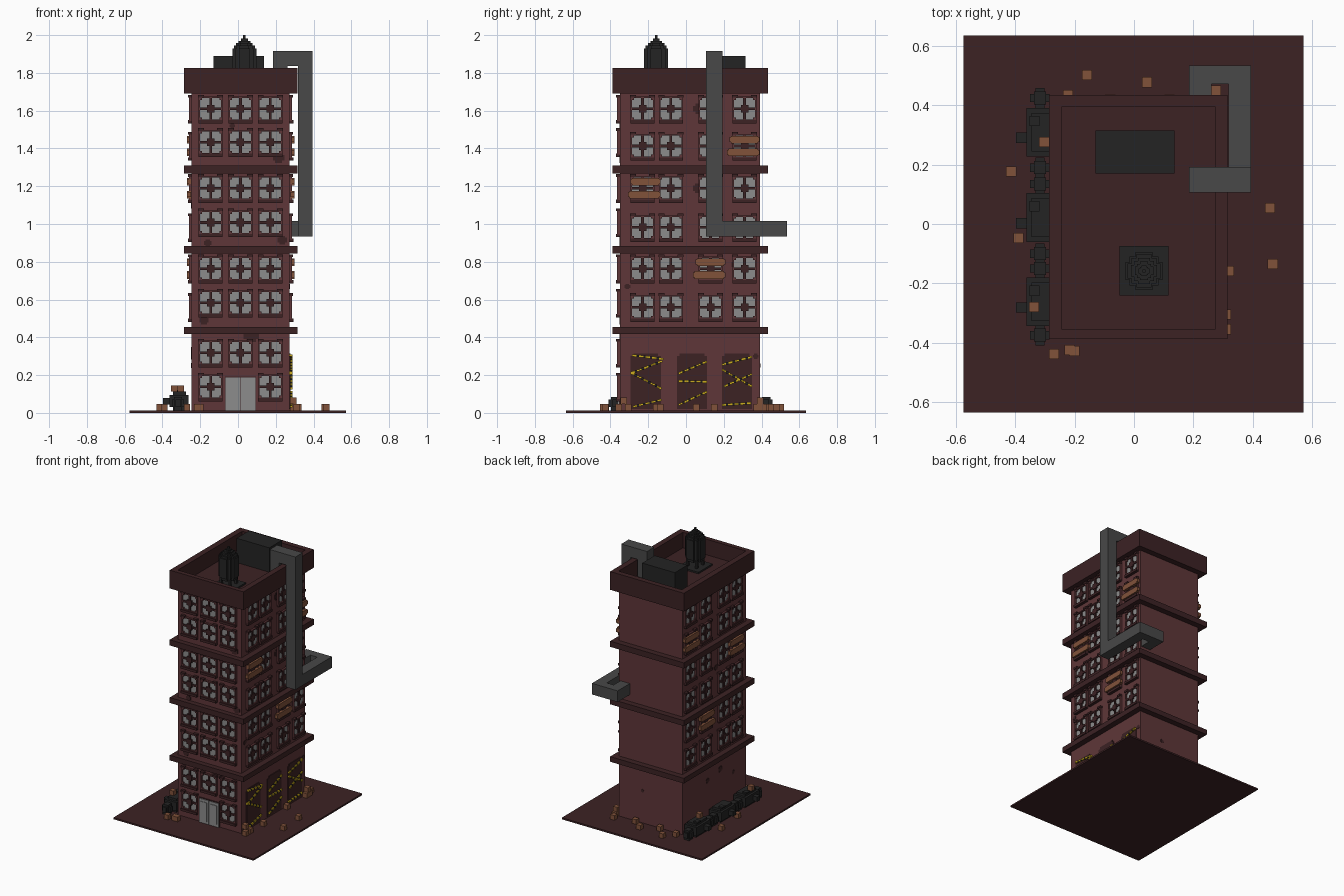
import bpy, bmesh, math

cube = bpy.data.objects.get("Cube")
if cube:
    bpy.data.objects.remove(cube, do_unlink=True)


def material(name, hex_colour):
    lin = []
    for i in (0, 2, 4):
        c = int(hex_colour[i:i + 2], 16) / 255
        lin.append(c / 12.92 if c <= 0.04045 else ((c + 0.055) / 1.055) ** 2.4)
    m = bpy.data.materials.new(name)
    m.use_nodes = True
    m.diffuse_color = (*lin, 1)
    m.node_tree.nodes["Principled BSDF"].inputs["Base Color"].default_value = (*lin, 1)
    return m


BRICK = material("brick red", "5E3638")
TRIM = material("dark maroon", "3C2224")
DUCT = material("duct grey", "484848")
PANE = material("pale grey", "8C8C8C")
BLACK = material("soft black", "242424")
WOOD = material("worn wood", "81523A")
YELLOW = material("tape yellow", "CDAE1E")


def make(name, boxes, mat):
    """One object from boxes given as (x0, x1, y0, y1, z0, z1)."""
    bm = bmesh.new()
    for b in boxes:
        x, y, z = (sorted(b[i:i + 2]) for i in (0, 2, 4))
        v = [bm.verts.new((i, j, k)) for k in z for j in y for i in x]
        for f in ((0, 2, 3, 1), (4, 5, 7, 6), (0, 1, 5, 4),
                  (2, 6, 7, 3), (0, 4, 6, 2), (1, 3, 7, 5)):
            bm.faces.new([v[i] for i in f])
    me = bpy.data.meshes.new(name)
    bm.to_mesh(me)
    bm.free()
    me.materials.append(mat)
    ob = bpy.data.objects.new(name, me)
    bpy.context.collection.objects.link(ob)
    return ob


X0, X1, Y0, Y1 = -0.245, 0.272, -0.35, 0.392   # wall planes


def on_wall(side, u0, u1, z0, z1, d0, d1):
    """Box along a wall: u runs along it, d points outward."""
    if side == "front":
        return (u0, u1, Y0 - d0, Y0 - d1, z0, z1)
    if side == "back":
        return (u0, u1, Y1 + d0, Y1 + d1, z0, z1)
    if side == "right":
        return (X1 + d0, X1 + d1, u0, u1, z0, z1)
    return (X0 - d0, X0 - d1, u0, u1, z0, z1)


# Ground, walls, ledges, roof and parapet
make("ground", [(-0.575, 0.572, -0.635, 0.635, 0, 0.012)], TRIM)
make("walls", [(X0, X1, Y0, Y1, 0.012, 1.69)], BRICK)
LX0, LX1, LY0, LY1 = -0.287, 0.316, -0.388, 0.435
make("ledges", [(LX0, LX1, LY0, LY1, a, b) for a, b in
                ((0.418, 0.456), (0.843, 0.883), (1.268, 1.31))], TRIM)
make("roof", [(LX0, LX1, LY0, LY1, 1.69, 1.71)], TRIM)
make("parapet", [(LX0, -0.243, LY0, LY1, 1.71, 1.825), (0.274, LX1, LY0, LY1, 1.71, 1.825),
                 (-0.243, 0.274, LY0, -0.355, 1.71, 1.825),
                 (-0.243, 0.274, 0.396, LY1, 1.71, 1.825)], TRIM)

# Windows: glass, frame, cross bars and sill
panes, frames, crosses, planks = [], [], [], []


def window(side, u, z):
    def add(group, a, b, c, d, d0, d1):
        group.append(on_wall(side, u + a, u + b, z + c, z + d, d0, d1))
    h = 0.056
    add(panes, -h, h, -h, h, 0, 0.004)
    for s in (-1, 1):
        add(frames, s * h, s * (h + 0.008), -h, h, 0, 0.014)
        add(frames, -h - 0.008, h + 0.008, s * h, s * (h + 0.008), 0, 0.014)
        for t in (-1, 1):
            add(frames, s * 0.046, s * h, t * 0.046, t * h, 0, 0.014)
        add(crosses, s * 0.035, s * (h + 0.01), 0.06, 0.074, 0, 0.02)
    add(crosses, -0.007, 0.007, -h, h, 0, 0.012)
    add(crosses, -h, h, -0.007, 0.007, 0, 0.012)
    add(crosses, -0.02, 0.02, -0.02, 0.02, 0, 0.014)
    add(crosses, -0.064, 0.064, -0.078, -0.06, 0, 0.021)


FRONT_COLS = (-0.145, 0.013, 0.171)
for z in (1.61, 1.433, 1.19, 1.008, 0.764, 0.583, 0.318, 0.138):
    for u in FRONT_COLS:
        if z > 0.2 or u != FRONT_COLS[1]:
            window("front", u, z)

BOARDED = ((0.31, 1.413), (-0.215, 1.19), (0.13, 0.764))
for side in ("left", "right"):
    for z in (1.61, 1.413, 1.19, 0.982, 0.764, 0.56):
        for u in (-0.23, -0.08, 0.13, 0.31):
            window(side, u, z)
    for u, z in BOARDED:
        for dz, grow in ((0.034, 0), (-0.034, 0.012)):
            planks.append(on_wall(side, u - 0.072 - grow, u + 0.072, z + dz - 0.02,
                                  z + dz + 0.02, 0.005, 0.026))
            planks.append(on_wall(side, u - 0.08 - grow, u + 0.08, z + dz - 0.013,
                                  z + dz + 0.013, 0.005, 0.026))
make("window_panes", panes, PANE)
make("window_frames", frames, BRICK)
make("window_crosses_and_sills", crosses, TRIM)
make("window_planks", planks, WOOD)

# Front door: two leaves with a frame
make("door", [on_wall("front", -0.066, 0.012, 0.012, 0.188, 0, 0.012),
              on_wall("front", 0.016, 0.092, 0.012, 0.188, 0, 0.012)]
     + [on_wall("front", c - 0.026, c + 0.026, 0.03, 0.17, 0.012, 0.016)
        for c in (-0.027, 0.054)], PANE)
make("door_gap", [on_wall("front", -0.07, 0.096, 0.012, 0.193, 0, 0.006)], TRIM)

# Dark side entrances
make("side_entrances", [on_wall("right", u - w, u + w, 0.02, top, 0, 0.005)
                        for u in (-0.213, 0.032, 0.27)
                        for w, top in ((0.08, 0.3), (0.066, 0.315))], TRIM)

# Warning tape in stepped pieces across the entrances
tape, tape_dark = [], []
TAPES = ((-0.285, 0.305, -0.12, 0.285), (-0.125, 0.275, -0.295, 0.208),
         (-0.295, 0.215, -0.13, 0.128), (-0.13, 0.07, -0.28, 0.032),
         (0.11, 0.272, -0.04, 0.208), (-0.04, 0.168, 0.11, 0.165),
         (0.11, 0.112, -0.04, 0.042),
         (0.35, 0.297, 0.19, 0.255), (0.19, 0.23, 0.35, 0.14), (0.35, 0.205, 0.2, 0.14),
         (0.19, 0.042, 0.345, 0.052))
for ya, za, yb, zb in TAPES:
    n = 14
    for i in range(n):
        u = ya + (yb - ya) * (i + 0.5) / n
        z = za + (zb - za) * (i + 0.5) / n
        w = abs(yb - ya) / n / 2
        group = tape_dark if i % 3 == 2 else tape
        group.append(on_wall("right", u - w, u + w, z - 0.006, z + 0.006, 0, 0.016))
make("warning_tape", tape, YELLOW)
make("warning_tape_dark", tape_dark, BLACK)

# Dark stains on the walls
STAINS = {
    "front": ((0.215, 1.35, 0.03), (-0.18, 0.49, 0.025), (0.07, 0.41, 0.04), (-0.16, 0.9, 0.02),
              (0.235, 0.915, 0.025), (-0.03, 1.52, 0.015)),
    "right": ((0.068, 1.61, 0.03), (0.065, 1.19, 0.028), (0.265, 0.785, 0.025),
              (-0.31, 0.67, 0.015), (0.37, 0.3, 0.015)),
    "left": ((0.1, 0.3, 0.018), (-0.05, 0.33, 0.022), (-0.2, 0.25, 0.015), (0.0, 1.1, 0.02)),
    "back": ((0.08, 0.25, 0.012),)}
make("wall_stains", [on_wall(s, u - a * r, u + a * r, z - b * r, z + b * r, 0, 0.003)
                     for s, spots in STAINS.items() for u, z, r in spots
                     for a, b in ((1, 0.5), (0.6, 0.9))], TRIM)

# Duct from the roof, down the side and round into the back wall
make("duct", [(0.185, 0.262, 0.107, 0.192, 1.71, 1.836),
              (0.185, 0.395, 0.107, 0.192, 1.836, 1.915),
              (0.318, 0.395, 0.107, 0.192, 0.933, 1.836),
              (0.318, 0.395, 0.192, 0.535, 0.933, 1.015),
              (0.185, 0.318, 0.472, 0.535, 0.933, 1.015),
              (0.185, 0.262, 0.38, 0.472, 0.933, 1.015)], DUCT)

# Roof unit and water tank
make("roof_unit", [(-0.13, 0.137, 0.17, 0.316, 1.71, 1.89)], BLACK)
TX, TY = 0.034, -0.158


def ring(r, z0, z1):
    """Stepped round layer from three crossing boxes."""
    return [(TX - a * r, TX + a * r, TY - b * r, TY + b * r, z0, z1)
            for a, b in ((1, 0.45), (0.45, 1), (0.76, 0.76))]


tank = [(TX - 0.083, TX + 0.083, TY - 0.083, TY + 0.083, 1.71, 1.722)]
for sx in (-1, 1):
    for sy in (-1, 1):
        tank.append((TX + sx * 0.028, TX + sx * 0.044, TY + sy * 0.028, TY + sy * 0.044,
                     1.722, 1.775))
for r, a, b in ((0.056, 1.765, 1.785), (0.064, 1.785, 1.93), (0.056, 1.93, 1.945),
                (0.044, 1.945, 1.958), (0.031, 1.958, 1.97), (0.018, 1.97, 1.982),
                (0.007, 1.982, 2.0)):
    tank += ring(r, a, b)
make("water_tank", tank, BLACK)

# Rubbish bags along one wall: three large, several small
bags = []
for y in (0.31, 0.022, -0.262):
    bags += [(-0.362, -0.262, y - 0.082, y + 0.082, 0.03, 0.095),
             (-0.345, -0.275, y - 0.065, y + 0.065, 0.012, 0.112),
             (-0.398, -0.362, y - 0.037, y - 0.002, 0.045, 0.08),
             (-0.352, -0.318, y + 0.02, y + 0.055, 0.112, 0.122)]
for y in (0.425, 0.19, 0.135, -0.1, -0.15, -0.375):
    bags += [(-0.35, -0.285, y - 0.014, y + 0.014, 0.03, 0.07),
             (-0.332, -0.302, y - 0.034, y + 0.034, 0.03, 0.07),
             (-0.338, -0.296, y - 0.022, y + 0.022, 0.012, 0.085)]
make("rubbish_bags", bags, BLACK)

# Loose bricks on the ground and on the bags
LOOSE = ((-0.158, 0.502, 0.012), (0.044, 0.478, 0.012), (-0.222, 0.435, 0.012),
         (0.276, 0.45, 0.012), (0.12, 0.42, 0.012), (-0.08, 0.42, 0.012),
         (-0.303, 0.276, 0.112), (-0.414, 0.177, 0.012), (-0.39, -0.047, 0.012),
         (-0.337, -0.28, 0.112), (-0.27, -0.438, 0.012), (-0.217, -0.425, 0.012),
         (-0.2, -0.428, 0.012), (0.458, 0.054, 0.012), (0.468, -0.135, 0.012),
         (0.32, -0.158, 0.012), (0.31, -0.305, 0.012), (0.31, -0.355, 0.012),
         (0.292, -0.33, 0.047), (0.295, 0.375, 0.012), (0.295, 0.41, 0.012),
         (0.293, 0.393, 0.047), (0.295, 0.15, 0.012))
s = 0.017
make("loose_bricks", [(x - s, x + s, y - s, y + s, z, z + 2 * s) for x, y, z in LOOSE], WOOD)
